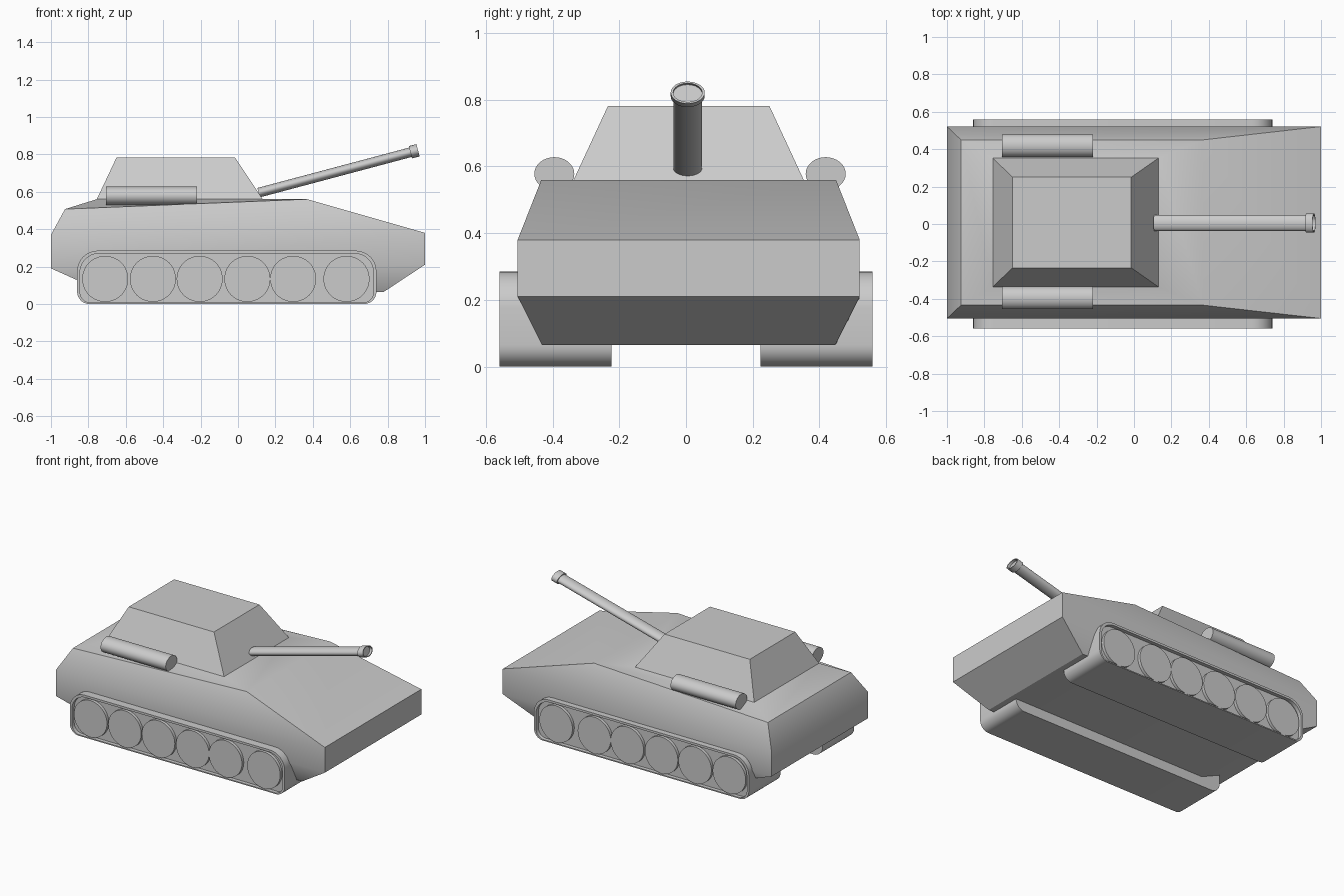
import bpy, bmesh, math
from mathutils import Matrix

if "Cube" in bpy.data.objects:
    bpy.data.objects.remove(bpy.data.objects["Cube"])

CY = 0.008  # slight sideways offset of hull and turret


def finish(name, bm, smooth=None):
    bmesh.ops.recalc_face_normals(bm, faces=bm.faces)
    me = bpy.data.meshes.new(name)
    bm.to_mesh(me)
    bm.free()
    ob = bpy.data.objects.new(name, me)
    bpy.context.collection.objects.link(ob)
    if smooth:
        bpy.ops.object.select_all(action='DESELECT')
        bpy.context.view_layer.objects.active = ob
        ob.select_set(True)
        bpy.ops.object.shade_smooth_by_angle(angle=math.radians(smooth))
    return ob


def bridge(bm, a, b):
    n = len(a)
    for i in range(n):
        bm.faces.new((a[i], a[(i + 1) % n], b[(i + 1) % n], b[i]))


def rect_ring(bm, x0, z0, x1, z1, half_w):
    return [bm.verts.new(p) for p in ((x0, CY - half_w, z0), (x1, CY - half_w, z1),
                                      (x1, CY + half_w, z1), (x0, CY + half_w, z0))]


# Hull and turret: stacked rings, the turret growing out of the deck
bm = bmesh.new()
levels = [(-0.72, 0.065, 0.78, 0.065, 0.44),
          (-1.0, 0.19, 1.0, 0.21, 0.513),
          (-1.0, 0.37, 1.0, 0.38, 0.513),
          (-0.925, 0.507, 0.37, 0.56, 0.442),
          (-0.755, 0.56, 0.132, 0.56, 0.345),
          (-0.65, 0.782, -0.015, 0.782, 0.242)]
rings = [rect_ring(bm, *lv) for lv in levels]
for a, b in zip(rings, rings[1:]):
    bridge(bm, a, b)
bm.faces.new(rings[0])
bm.faces.new(rings[-1])
finish("hull_and_turret", bm, 30)


# Tracks: rounded profile with a recessed outer face
def track_profile(inset):
    x0, x1, z0, z1 = -0.86 + inset, 0.74 - inset, inset * 0.5, 0.285 - inset
    pts = []
    for cx, cz, r, start in ((x1, z0, 0.065, 270), (x1, z1, 0.11, 0),
                             (x0, z1, 0.11, 90), (x0, z0, 0.065, 180)):
        r -= inset * 0.5
        ox = cx - r if cx > 0 else cx + r
        oz = cz + r if cz == z0 else cz - r
        for k in range(9):
            t = math.radians(start + 90 * k / 8)
            pts.append((ox + r * math.cos(t), oz + r * math.sin(t)))
    return pts


WHEELS = (-0.71, -0.455, -0.205, 0.05, 0.295, 0.58)
for side, label in ((-1, "near"), (1, "far")):
    bm = bmesh.new()
    loops = [[bm.verts.new((x, side * y, z)) for x, z in track_profile(inset)]
             for y, inset in ((0.223, 0), (0.56, 0), (0.56, 0.015), (0.535, 0.015))]
    for a, b in zip(loops, loops[1:]):
        bridge(bm, a, b)
    bm.faces.new(loops[0])
    bm.faces.new(loops[-1])
    finish("track_" + label, bm, 30)

    # Road wheels
    for i, x in enumerate(WHEELS):
        bm = bmesh.new()
        bmesh.ops.create_cone(bm, cap_ends=True, segments=40, radius1=0.123,
                              radius2=0.123, depth=0.05,
                              matrix=Matrix.Translation((x, side * 0.53, 0.134)) @
                              Matrix.Rotation(math.pi / 2, 4, 'X'))
        finish(f"wheel_{label}_{i + 1}", bm, 30)

    # Side canisters beside the turret, slightly flattened
    bm = bmesh.new()
    bmesh.ops.create_cone(bm, cap_ends=True, segments=32, radius1=1, radius2=1, depth=0.485,
                          matrix=Matrix.Translation((-0.4625, CY * 1.5 + side * 0.407, 0.578)) @
                          Matrix.Diagonal((1, 0.06, 0.05, 1)) @
                          Matrix.Rotation(math.pi / 2, 4, 'Y'))
    finish("side_canister_" + label, bm, 30)

# Gun barrel with muzzle collar: lathe along the tilted axis, flattened section
bm = bmesh.new()
stations = [(0, 0.026), (0.84, 0.026), (0.84, 0.034), (0.882, 0.034),
            (0.882, 0.029), (0.865, 0.029)]
loops = []
for d, r in stations:
    loops.append([bm.verts.new((d, 1.5 * r * math.cos(t), r * math.sin(t)))
                  for t in (2 * math.pi * k / 32 for k in range(32))])
for v in loops[0] + loops[1]:
    v.co.y *= 1.1
for a, b in zip(loops, loops[1:]):
    bridge(bm, a, b)
bm.faces.new(loops[0])
bm.faces.new(loops[-1])
bm.transform(Matrix.Translation((0.11, 0.005, 0.595)) @
             Matrix.Rotation(-math.radians(14.9), 4, 'Y'))
finish("gun_barrel", bm, 30)
